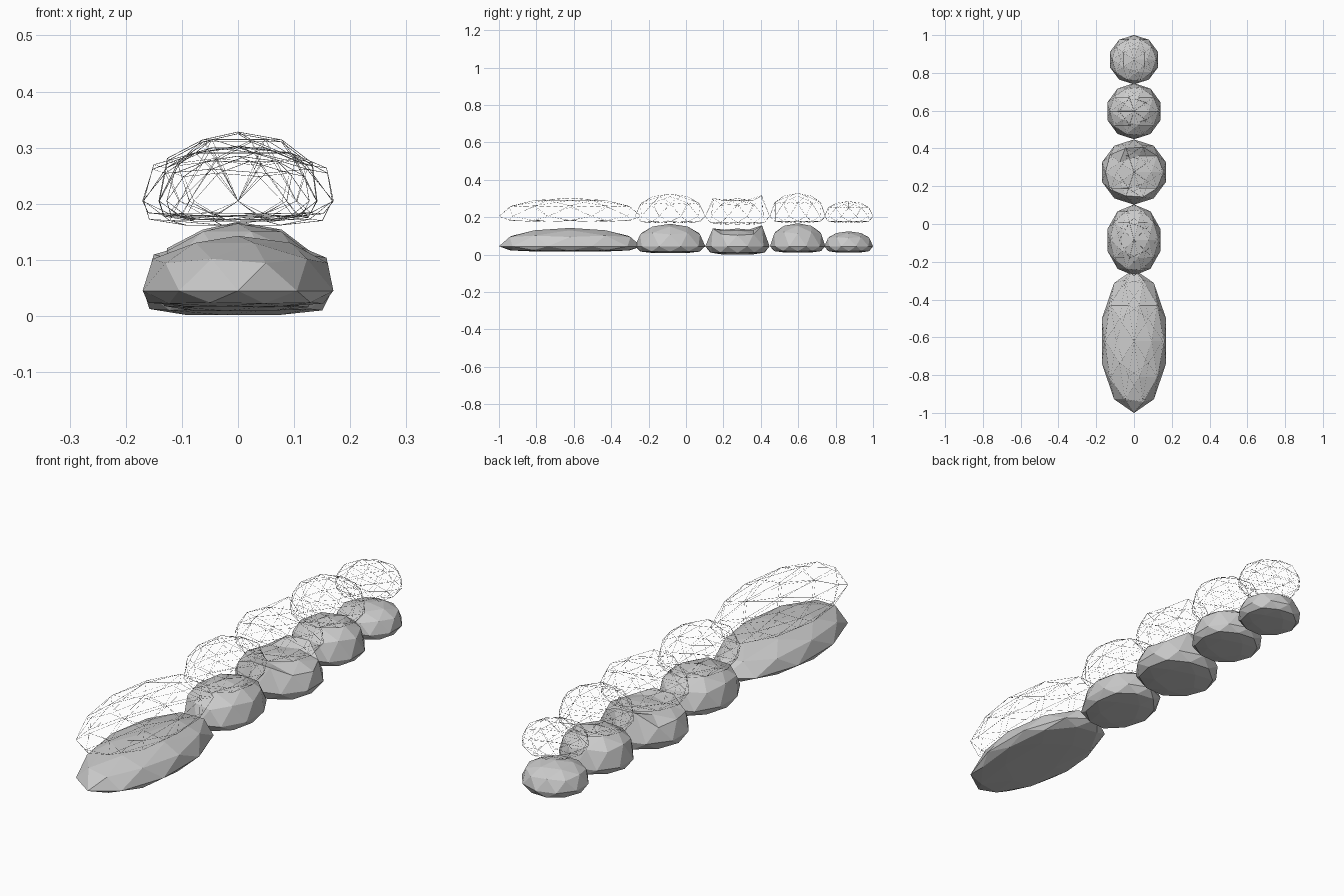
import bpy, bmesh

if "Cube" in bpy.data.objects:
    bpy.data.objects.remove(bpy.data.objects["Cube"])

WAIST = 0.045   # height of the widest ring of every stone
LIFT = 0.16     # how far the wire copies float above the stones

# name, centre y, half width, half length, rise above waist, drop below, dome power, raised ends
STONES = [
    ("stone_long",  -0.62, 0.170, 0.380, 0.098, 0.028, 0.85, None),
    ("stone_oval",  -0.085, 0.140, 0.188, 0.120, 0.036, 0.80, None),
    ("stone_wide",   0.275, 0.168, 0.172, 0.095, 0.043, 0.60, (0.095, 0.110)),
    ("stone_peaked", 0.597, 0.141, 0.148, 0.123, 0.033, 0.75, None),
    ("stone_small",  0.870, 0.127, 0.130, 0.080, 0.033, 0.75, None),
]


def make_stone(name, cy, rx, ry, rise, drop, power, ends):
    bm = bmesh.new()
    bmesh.ops.create_icosphere(bm, subdivisions=2, radius=1.0)
    for v in bm.verts:
        x, y, z = v.co
        # domed top, flattened underside
        if z > 0.01:
            h = rise * z ** power
            if ends and z > 0.4 and abs(y) > 0.75:
                h = ends[1] if y > 0 else ends[0]
                y *= 0.9
        elif z < -0.01:
            h = -drop * min(1.0, -z * 1.2) ** 0.45
        else:
            h = 0.0
        v.co = (x * rx / 0.951, cy + y * ry, WAIST + h)
    mesh = bpy.data.meshes.new(name)
    bm.to_mesh(mesh)
    bm.free()
    obj = bpy.data.objects.new(name, mesh)
    bpy.context.collection.objects.link(obj)
    return obj


for spec in STONES:
    stone = make_stone(*spec)
    # hair-thin wire copy above the stone
    wire = bpy.data.objects.new(spec[0] + "_wire", stone.data.copy())
    wire.location.z = LIFT
    bpy.context.collection.objects.link(wire)
    mod = wire.modifiers.new("wire", 'WIREFRAME')
    mod.thickness = 0.0012
    mod.offset = 0
    mod.use_even_offset = False
